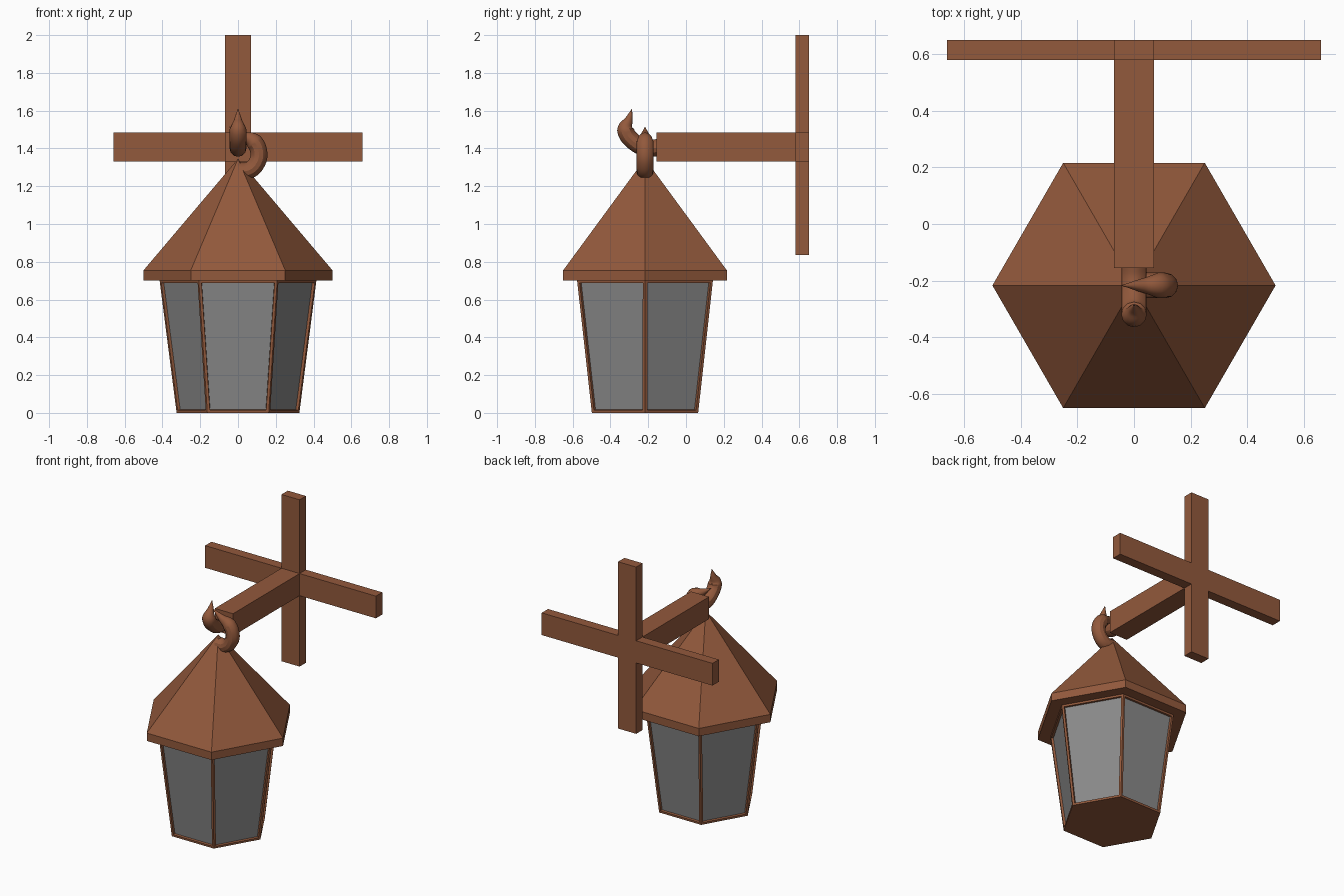
import bpy, bmesh
from math import cos, sin, pi

if "Cube" in bpy.data.objects:
    bpy.data.objects.remove(bpy.data.objects["Cube"])

CY = -0.217  # y of the lantern axis


def material(name, rgb):
    m = bpy.data.materials.new(name)
    m.diffuse_color = (*rgb, 1)
    m.use_nodes = True
    m.node_tree.nodes["Principled BSDF"].inputs["Base Color"].default_value = m.diffuse_color
    return m


brown = material("rusty_brown", (0.29, 0.10, 0.045))
grey = material("grey_glass", (0.25, 0.25, 0.25))


def add_object(name, bm, mats):
    bmesh.ops.recalc_face_normals(bm, faces=bm.faces)
    me = bpy.data.meshes.new(name)
    bm.to_mesh(me)
    bm.free()
    for m in mats:
        me.materials.append(m)
    ob = bpy.data.objects.new(name, me)
    bpy.context.collection.objects.link(ob)
    return ob


def hex_stack(levels):
    """Capped hexagonal solid through (radius, z) levels; radius 0 is an apex."""
    bm = bmesh.new()
    rings = []
    for r, z in levels:
        n = 6 if r else 1
        rings.append([bm.verts.new((r * cos(i * pi / 3), CY + r * sin(i * pi / 3), z))
                      for i in range(n)])
    sides = []
    for a, b in zip(rings, rings[1:]):
        for i in range(6):
            j = (i + 1) % 6
            top = [b[j], b[i]] if len(b) == 6 else [b[0]]
            sides.append(bm.faces.new([a[i], a[j]] + top))
    for ring in (rings[0], rings[-1]):
        if len(ring) == 6:
            bm.faces.new(ring)
    bmesh.ops.recalc_face_normals(bm, faces=bm.faces)
    return bm, sides


def box(name, x, y, z):
    bm = bmesh.new()
    bmesh.ops.create_cube(bm, size=1)
    for v in bm.verts:
        v.co = [lo + (c + 0.5) * (hi - lo) for c, (lo, hi) in zip(v.co, (x, y, z))]
    return add_object(name, bm, [brown])


def hook(name, points):
    """Tapering round tube through (x, y, z, radius) points."""
    cu = bpy.data.curves.new(name, 'CURVE')
    cu.dimensions = '3D'
    cu.bevel_depth = 1
    cu.bevel_resolution = 4
    cu.resolution_u = 6
    cu.use_fill_caps = True
    sp = cu.splines.new('BEZIER')
    sp.bezier_points.add(len(points) - 1)
    for p, (x, y, z, r) in zip(sp.bezier_points, points):
        p.co = (x, y, z)
        p.radius = r
        p.handle_left_type = p.handle_right_type = 'AUTO'
    cu.materials.append(brown)
    ob = bpy.data.objects.new(name, cu)
    bpy.context.collection.objects.link(ob)
    for o in bpy.context.selected_objects:
        o.select_set(False)
    ob.select_set(True)
    bpy.context.view_layer.objects.active = ob
    bpy.ops.object.convert(target='MESH')
    bpy.ops.object.shade_smooth_by_angle()


# Tapered lantern body with recessed grey panes
bm, sides = hex_stack([(0.325, 0), (0.415, 0.70)])
bmesh.ops.inset_individual(bm, faces=sides, thickness=0.02)
bmesh.ops.inset_individual(bm, faces=sides, thickness=0.002, depth=-0.015)
for f in sides:
    f.material_index = 1
add_object("lantern_body", bm, [brown, grey])

# Pointed roof with a short vertical rim
bm, _ = hex_stack([(0.5, 0.70), (0.5, 0.755), (0, 1.345)])
add_object("lantern_roof", bm, [brown])

# Wall bracket: post, crossbar and arm
box("wall_post", (-0.07, 0.07), (0.58, 0.65), (0.835, 2.0))
for side, x in (("left", (-0.66, -0.07)), ("right", (0.07, 0.66))):
    box("crossbar_" + side, x, (0.58, 0.65), (1.33, 1.485))
box("bracket_arm", (-0.07, 0.07), (-0.155, 0.58), (1.33, 1.485))

# Interlocking hooks
R = 0.045
hook("arm_hook", [(0, -0.12, 1.41, R), (0, -0.20, 1.402, R), (0, -0.27, 1.43, R),
                  (0, -0.32, 1.50, R), (0, -0.302, 1.555, 0.02), (0, -0.286, 1.61, 0.001)])
hook("lantern_hook", [(0.0, CY, 1.28, R), (0.06, CY, 1.285, R), (0.10, CY, 1.325, R),
                      (0.110, CY, 1.38, R), (0.085, CY, 1.435, R),
                      (0.03, CY, 1.465, 0.025), (-0.045, CY, 1.515, 0.001)])
